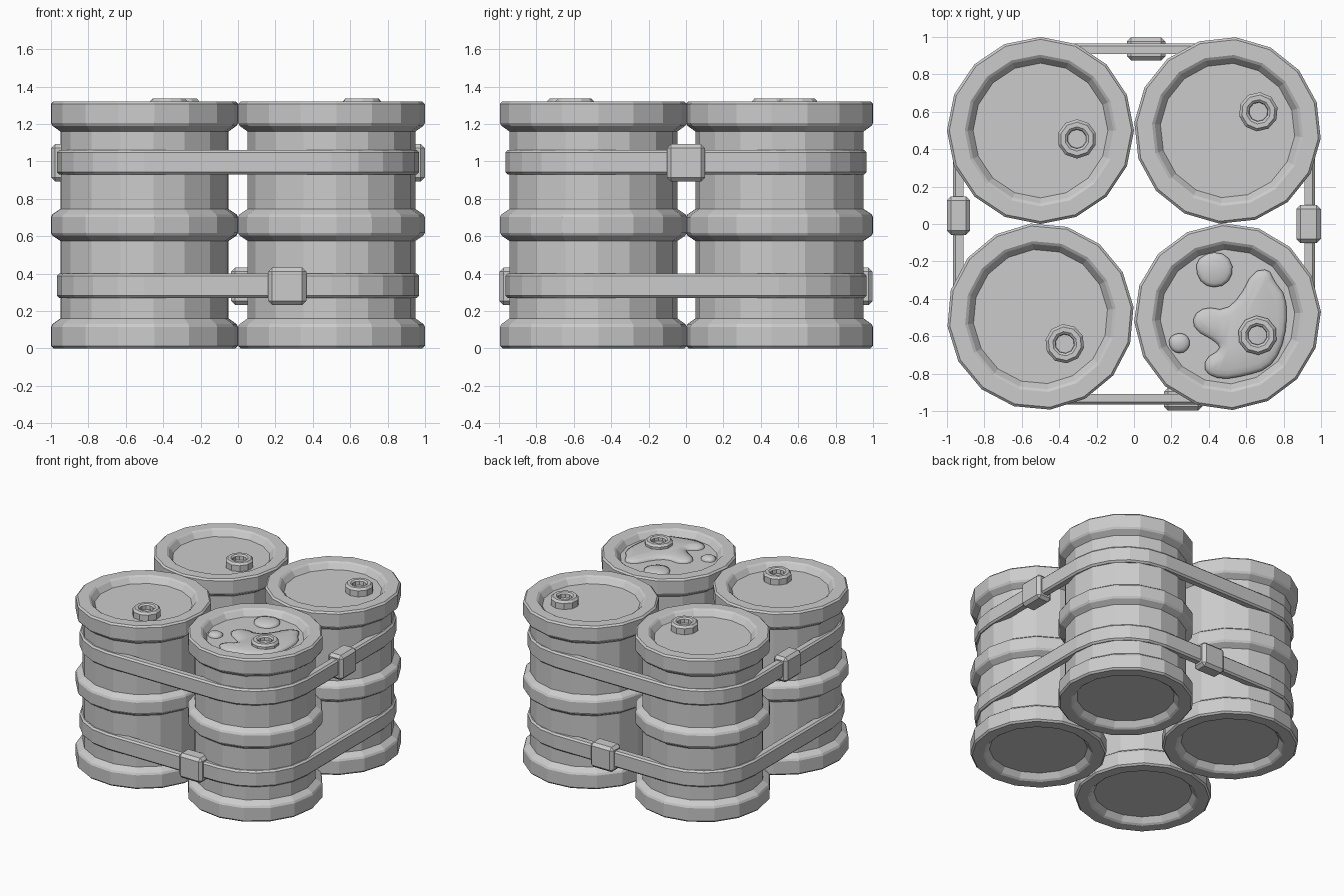
import bpy, bmesh
from math import sin, cos, pi, radians

if "Cube" in bpy.data.objects:
    bpy.data.objects.remove(bpy.data.objects["Cube"])

H, LID = 1.32, 1.27


def make(name, bm, smooth=False):
    bmesh.ops.recalc_face_normals(bm, faces=bm.faces)
    me = bpy.data.meshes.new(name)
    bm.to_mesh(me)
    bm.free()
    for p in me.polygons:
        p.use_smooth = smooth
    ob = bpy.data.objects.new(name, me)
    bpy.context.collection.objects.link(ob)
    return ob


def lathe(name, profile, n, loc, rot=0.0):
    """Spin an (r, z) profile with n sides and close both ends."""
    bm = bmesh.new()
    rings = [[bm.verts.new((loc[0] + r * cos(2 * pi * i / n + rot),
                            loc[1] + r * sin(2 * pi * i / n + rot), z))
              for i in range(n)] for r, z in profile]
    for a, b in zip(rings, rings[1:]):
        for i in range(n):
            j = (i + 1) % n
            bm.faces.new((a[i], a[j], b[j], b[i]))
    bm.faces.new(rings[0][::-1])
    bm.faces.new(rings[-1])
    return make(name, bm)


# Half of the barrel wall, mirrored in height for the top half
half = [(0.36, 0.05), (0.39, 0.01), (0.405, 0.0), (0.487, 0.0), (0.5, 0.013),
        (0.5, 0.115), (0.492, 0.13), (0.45, 0.16), (0.45, 0.575),
        (0.492, 0.603), (0.5, 0.618)]
barrel_profile = half + [(r, H - z) for r, z in reversed(half)]
cap_profile = [(0.105, LID - 0.01), (0.105, 1.318), (0.09, 1.335), (0.065, 1.335),
               (0.052, 1.325), (0.05, 1.295)]

# Barrels with their bung caps: centre, turn, cap position
barrels = [((-0.5, 0.5), 0, (-0.305, 0.455)), ((0.5, 0.5), -5, (0.665, 0.6)),
           ((-0.5, -0.495), 6, (-0.37, -0.64)), ((0.5, -0.495), 3, (0.66, -0.595))]
for k, (c, turn, cap) in enumerate(barrels):
    lathe(f"barrel_{k + 1}", barrel_profile, 16, c, radians(turn))
    lathe(f"bung_cap_{k + 1}", cap_profile, 10, cap, radians(turn + 18))


# Straps wrapped around all four barrels
def strap(name, z):
    section = [(0.412, -0.066), (0.455, -0.066), (0.468, -0.053),
               (0.468, 0.053), (0.455, 0.066), (0.412, 0.066)]
    bm = bmesh.new()
    rings = []
    for q, (cx, cy) in enumerate([(0.5, 0.497), (-0.5, 0.497), (-0.5, -0.497), (0.5, -0.497)]):
        for s in range(6):
            a = (q + s / 5) * pi / 2
            rings.append([bm.verts.new((cx + r * cos(a), cy + r * sin(a), z + dz))
                          for r, dz in section])
    m = len(section)
    for i, a in enumerate(rings):
        b = rings[(i + 1) % len(rings)]
        for j in range(m):
            bm.faces.new((a[j], a[(j + 1) % m], b[(j + 1) % m], b[j]))
    return make(name, bm)


strap("upper_strap", 0.995)
strap("lower_strap", 0.335)


# Chamfered buckles
def buckle(name, loc, size):
    bm = bmesh.new()
    bmesh.ops.create_cube(bm, size=1)
    for v in bm.verts:
        v.co = [l + c * s for l, c, s in zip(loc, v.co, size)]
    bmesh.ops.bevel(bm, geom=bm.edges[:], offset=0.022, segments=1, affect='EDGES')
    return make(name, bm)


buckle("left_buckle", (-0.938, 0.045, 0.992), (0.124, 0.205, 0.2))
buckle("right_buckle", (0.934, 0.0, 0.992), (0.13, 0.205, 0.2))
buckle("back_buckle", (0.065, 0.936, 0.332), (0.205, 0.124, 0.2))
buckle("front_buckle", (0.263, -0.936, 0.332), (0.205, 0.124, 0.2))


# Spilled liquid on one lid
def puddle(name, outline, rise, step):
    bm = bmesh.new()
    n = len(outline)
    pts = []
    for i in range(n):  # corner-cut the outline once so that it is rounder
        (ax, ay), (bx, by) = outline[i], outline[(i + 1) % n]
        pts += [(ax * 0.75 + bx * 0.25, ay * 0.75 + by * 0.25),
                (ax * 0.25 + bx * 0.75, ay * 0.25 + by * 0.75)]
    base = [bm.verts.new((x, y, LID - 0.005)) for x, y in pts]
    top = [bm.verts.new((x, y, LID + rise * 0.4)) for x, y in pts]
    for i in range(len(pts)):
        j = (i + 1) % len(pts)
        bm.faces.new((base[i], base[j], top[j], top[i]))
    face = bm.faces.new(top)
    face.normal_update()
    for t in (1.0, 1.3):
        bmesh.ops.inset_region(bm, faces=[face], thickness=step * t,
                               depth=rise * 0.3, use_even_offset=False)
    return make(name, bm, True)


main = [(.635, -.255), (.72, -.24), (.75, -.305), (.812, -.386), (.818, -.536),
        (.785, -.68), (.715, -.775), (.592, -.812), (.469, -.832), (.378, -.795),
        (.38, -.72), (.462, -.67), (.442, -.632), (.322, -.565), (.316, -.49),
        (.383, -.443), (.485, -.461), (.565, -.391)]
puddle("spill_large", main[::-1], 0.03, 0.02)


def droplet(name, x, y, r):
    ring = [(x + r * (1 + 0.06 * sin(3 * a)) * cos(a), y + r * (1 + 0.06 * cos(2 * a)) * sin(a))
            for a in (2 * pi * i / 7 for i in range(7))]
    puddle(name, ring, 0.028, r * 0.18)


droplet("spill_medium", 0.43, -0.245, 0.105)
droplet("spill_small", 0.243, -0.637, 0.06)
